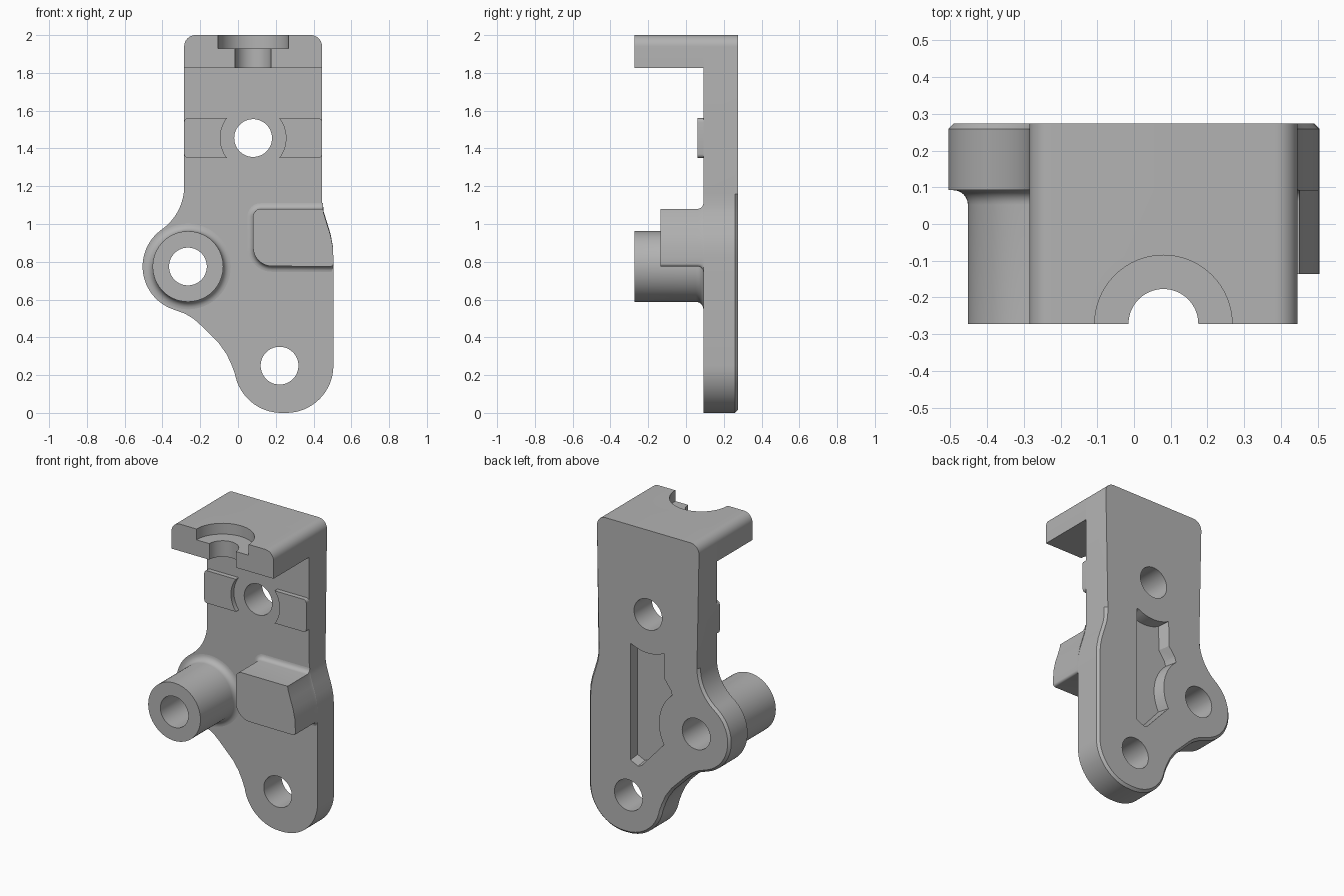
import bpy, bmesh, math
from mathutils import Vector

cube = bpy.data.objects.get("Cube")
if cube:
    bpy.data.objects.remove(cube, do_unlink=True)

grey = bpy.data.materials.new("plain grey")
grey.use_nodes = True
grey.diffuse_color = (0.45, 0.45, 0.45, 1)
grey.node_tree.nodes["Principled BSDF"].inputs["Base Color"].default_value = (0.45, 0.45, 0.45, 1)

FRONT, BACK, TIP = 0.092, 0.274, -0.272   # plate front, plate back, foremost depth
TOP_HOLE, BOSS, LOW_HOLE = (0.08, 1.455), (-0.265, 0.775), (0.22, 0.25)


def arc(centre, r, a0, a1, n=16):
    """Points along an arc, angles in degrees."""
    angles = [math.radians(a0 + (a1 - a0) * i / n) for i in range(n + 1)]
    return [(centre[0] + r * math.cos(a), centre[1] + r * math.sin(a)) for a in angles]


def circle(centre, r, n=64):
    return arc(centre, r, 0, 360, n)[:-1]


def finish(name, bm):
    bmesh.ops.recalc_face_normals(bm, faces=bm.faces)
    mesh = bpy.data.meshes.new(name)
    bm.to_mesh(mesh)
    bm.free()
    mesh.materials.append(grey)
    obj = bpy.data.objects.new(name, mesh)
    bpy.context.collection.objects.link(obj)
    return obj


def loft(name, rings):
    """Skin matching closed loops and cap both ends."""
    bm = bmesh.new()
    loops = [[bm.verts.new(p) for p in ring] for ring in rings]
    for a, b in zip(loops, loops[1:]):
        for i in range(len(a)):
            j = (i + 1) % len(a)
            bm.faces.new((a[i], a[j], b[j], b[i]))
    bm.faces.new(loops[0])
    bm.faces.new(loops[-1])
    return finish(name, bm)


def prism(name, outline, y0, y1):
    return loft(name, [[(x, y, z) for x, z in outline] for y in (y0, y1)])


def upright(name, centre, r, z0, z1):
    return loft(name, [[(x, y, z) for x, y in circle(centre, r)] for z in (z0, z1)])


def select(obj):
    bpy.ops.object.select_all(action='DESELECT')
    obj.select_set(True)
    bpy.context.view_layer.objects.active = obj


def cut(obj, *cutters):
    for cutter in cutters:
        cutter.hide_render = True
        mod = obj.modifiers.new("cut", 'BOOLEAN')
        mod.operation, mod.solver, mod.object = 'DIFFERENCE', 'EXACT', cutter
        select(obj)
        bpy.ops.object.modifier_apply(modifier=mod.name)
        bpy.data.objects.remove(cutter, do_unlink=True)


def hole(centre, r=0.1):
    return prism("hole_cutter", circle(centre, r), -0.5, 0.5)


def grown(outline, amount):
    """Outset a counter-clockwise outline, keeping its right side flush."""
    result = []
    for i, p in enumerate(outline):
        t = Vector(outline[(i + 1) % len(outline)]) - Vector(outline[i - 1])
        t.normalize()
        dx = 0 if p[0] > 0.44 else t.y
        result.append((p[0] + dx * amount, p[1] - t.x * amount))
    return result


# Main plate with rounded outline
flank = [(0.505, 0.82), (0.502, 0.88), (0.49, 0.94), (0.471, 1.0), (0.453, 1.06)]
crown = arc((0.385, 1.94), 0.06, 0, 90, 10) + arc((-0.225, 1.94), 0.06, 90, 180, 10)
outline = (arc((0.255, 0.25), 0.25, -90, 0) + flank + [(0.446, 1.1), (0.445, 1.16)] + crown
           + arc((-0.565, 1.2), 0.28, 0, -54.8) + arc(BOSS, 0.24, 125.2, 250, 32)[1:]
           + [(-0.28, 0.525), (-0.235, 0.498), (-0.2, 0.467), (-0.1, 0.367), (-0.06, 0.31), (-0.035, 0.257)]
           + arc((0.23, 0.25), 0.25, 190, 270))
plate = prism("plate", outline, FRONT, BACK)

# Chamfer on the lower back rim
bm = bmesh.new()
bm.from_mesh(plate.data)
rim = [e for e in bm.edges if all(v.co.y > BACK - 0.001 and v.co.z < 1.21 for v in e.verts)]
bmesh.ops.bevel(bm, geom=rim, offset=0.015, segments=1, affect='EDGES')
bm.to_mesh(plate.data)
bm.free()

# Pocket in the back, with drafted walls
pocket = ([(0.206, 0.48), (0.206, 1.235)] + arc(TOP_HOLE, 0.25, -62, -118, 10)
          + [(-0.04, 1.07), (-0.085, 1.01)] + arc(BOSS, 0.265, 50, -30, 14)
          + [(0.125, 0.465), (0.15, 0.455)])
floor = [(0.206 + (x - 0.206) * 0.93, 0.9 + (z - 0.9) * 0.98) for x, z in pocket]
pocket_cutter = loft("pocket_cutter", [[(x, 0.2, z) for x, z in floor],
                                       [(x, BACK + 0.01, z) for x, z in pocket]])
cut(plate, pocket_cutter, hole(TOP_HOLE), hole(BOSS), hole(LOW_HOLE))

# Top shelf with half-round stepped seat
shelf = prism("top_shelf", [(-0.285, 1.826), (0.445, 1.826)] + crown, TIP, FRONT)
cut(shelf, upright("seat_cutter", (0.08, TIP), 0.187, 1.93, 2.1),
    upright("bolt_cutter", (0.08, TIP), 0.095, 1.7, 2.1))

# Tubular boss with a filleted foot
profile = [(0.187, TIP)] + [(0.227 - 0.04 * math.cos(a), FRONT - 0.04 + 0.04 * math.sin(a))
                            for a in (math.radians(15 * i) for i in range(7))]
boss = loft("boss", [[(x, y, z) for x, z in circle(BOSS, r)] for r, y in profile])
cut(boss, hole(BOSS))

# Stop block with a filleted foot
block = (arc((0.49, 0.79), 0.015, -90, 0, 4) + flank + [(0.45, 1.08)]
         + arc((0.12, 1.04), 0.04, 90, 180, 8) + arc((0.18, 0.877), 0.1, 180, 270, 10))
foot = [(0, -0.136)] + [(0.03 * (1 - math.cos(a)), FRONT - 0.03 + 0.03 * math.sin(a))
                        for a in (math.radians(18 * i) for i in range(6))]
stop = loft("stop_block", [[(x, y, z) for x, z in grown(block, r)] for r, y in foot])

# Pair of raised pads hugging the upper hole
pads = []
for name, x0, x1 in (("right_pad", -0.285, -0.04), ("left_pad", 0.2, 0.445)):
    r = 0.02
    pad_outline = []
    for cx, cz, a in ((x1 - r, 1.35 + r, -90), (x1 - r, 1.56 - r, 0),
                      (x0 + r, 1.56 - r, 90), (x0 + r, 1.35 + r, 180)):
        pad_outline += arc((cx, cz), r, a, a + 90, 5)
    pad = prism(name, pad_outline, 0.062, FRONT)
    cut(pad, hole(TOP_HOLE, 0.174))
    pads.append(pad)

for obj in [plate, shelf, boss, stop] + pads:
    select(obj)
    bpy.ops.object.shade_smooth_by_angle(angle=math.radians(30))
